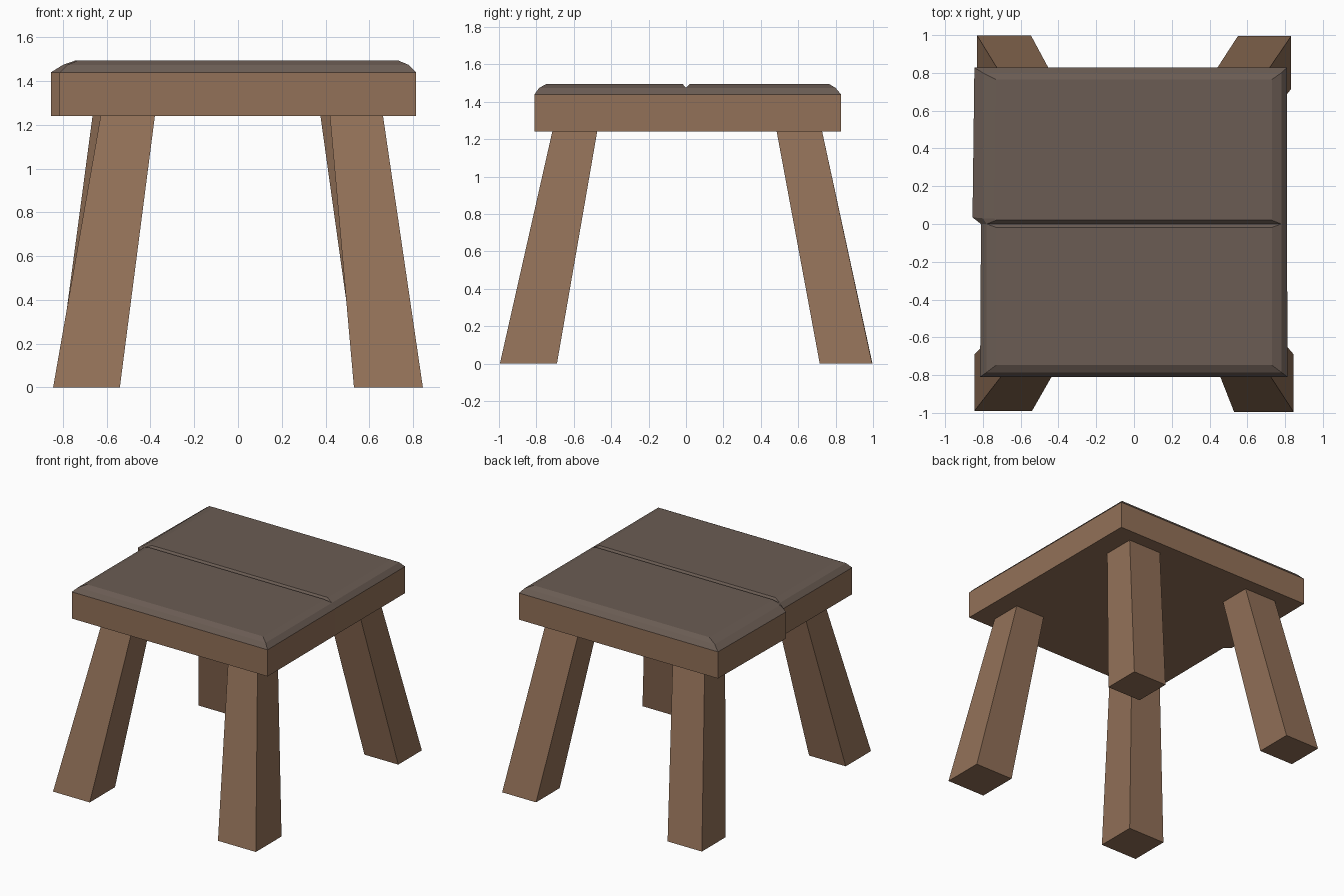
import bpy, bmesh

if "Cube" in bpy.data.objects:
    bpy.data.objects.remove(bpy.data.objects["Cube"])


def material(name, rgb):
    m = bpy.data.materials.new(name)
    m.diffuse_color = (*rgb, 1)
    m.use_nodes = True
    m.node_tree.nodes["Principled BSDF"].inputs["Base Color"].default_value = m.diffuse_color
    return m


wood = material("brown wood", (0.29, 0.165, 0.098))
top = material("grey brown top", (0.145, 0.107, 0.087))


def finish(name, bm, mats):
    bmesh.ops.recalc_face_normals(bm, faces=bm.faces)
    me = bpy.data.meshes.new(name)
    bm.to_mesh(me)
    bm.free()
    for m in mats:
        me.materials.append(m)
    ob = bpy.data.objects.new(name, me)
    bpy.context.collection.objects.link(ob)


def loft(bm, rings):
    """Closed solid through a stack of (z, outline) rings; faces above 1.44 get colour 1."""
    loops = [[bm.verts.new((x, y, z)) for x, y in pts] for z, pts in rings]
    faces = [bm.faces.new(loops[0]), bm.faces.new(loops[-1])]
    for a, b in zip(loops, loops[1:]):
        n = len(a)
        for i in range(n):
            faces.append(bm.faces.new((a[i], a[(i + 1) % n], b[(i + 1) % n], b[i])))
    for f in faces:
        f.material_index = int(f.calc_center_median().z > 1.445)


# Seat: two bevelled planks, welded along the middle seam
bm = bmesh.new()
front = [(-0.815, -0.81), (0.813, -0.81), (0.81, 0), (-0.81, 0)]
loft(bm, [
    (1.24, front),
    (1.44, front),
    (1.474, [(-0.78, -0.785), (0.78, -0.785), (0.78, 0), (-0.78, 0)]),
    (1.495, [(-0.73, -0.747), (0.73, -0.747), (0.73, -0.018), (-0.73, -0.018)]),
])
back = [(-0.81, 0), (0.81, 0), (0.81, 0.828), (-0.845, 0.828), (-0.855, 0.035)]
loft(bm, [
    (1.24, back),
    (1.44, back),
    (1.474, [(-0.78, 0), (0.78, 0), (0.78, 0.80), (-0.80, 0.80), (-0.80, 0.03)]),
    (1.495, [(-0.73, 0.02), (0.73, 0.02), (0.73, 0.765), (-0.73, 0.765), (-0.74, 0.03)]),
])
# remove the hidden walls between the planks
hidden = [f for f in bm.faces if all(abs(v.co.y) < 1e-5 for v in f.verts)]
bmesh.ops.delete(bm, geom=hidden, context='FACES')
bmesh.ops.remove_doubles(bm, verts=bm.verts, dist=0.0005)
finish("seat", bm, [wood, top])


# Splayed tapering legs: (x0, x1, y0, y1) at the floor and under the seat
legs = {
    "front_left_leg": ((-0.845, -0.54, -0.99, -0.69), (-0.628, -0.38, -0.71, -0.475)),
    "front_right_leg": ((0.53, 0.845, -0.995, -0.69), (0.42, 0.663, -0.715, -0.475)),
    "back_left_leg": ((-0.83, -0.545, 0.715, 0.997), (-0.665, -0.40, 0.485, 0.728)),
    "back_right_leg": ((0.55, 0.832, 0.715, 0.995), (0.377, 0.65, 0.485, 0.728)),
}


def box_outline(r):
    x0, x1, y0, y1 = r
    return [(x0, y0), (x1, y0), (x1, y1), (x0, y1)]


for name, (foot, head) in legs.items():
    bm = bmesh.new()
    loft(bm, [(0, box_outline(foot)), (1.24, box_outline(head))])
    finish(name, bm, [wood])
